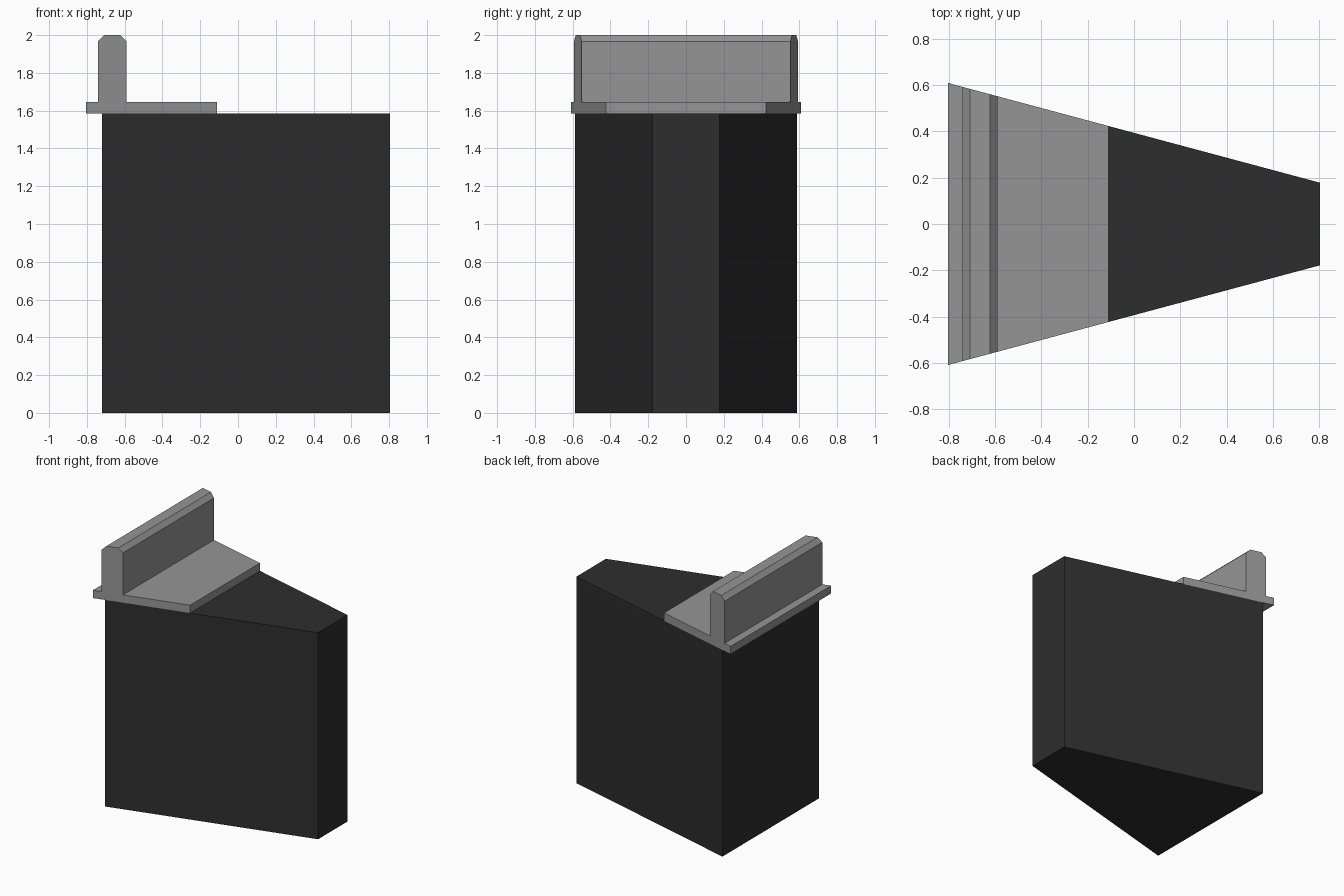
import bpy
import bmesh

cube = bpy.data.objects.get("Cube")
if cube:
    bpy.data.objects.remove(cube, do_unlink=True)


def make_material(name, color):
    mat = bpy.data.materials.new(name)
    mat.use_nodes = True
    mat.diffuse_color = color
    mat.node_tree.nodes["Principled BSDF"].inputs["Base Color"].default_value = color
    return mat


def half_width(x):
    # Shared taper: wide on the -x end, narrow on the +x end
    return 0.394 - 0.268 * x


def tapered_prism(name, profile, mat):
    """Sweep an x-z profile across y, ending on the two tapered side planes."""
    bm = bmesh.new()
    front = [bm.verts.new((x, -half_width(x), z)) for x, z in profile]
    back = [bm.verts.new((x, half_width(x), z)) for x, z in profile]
    bm.faces.new(front)
    bm.faces.new(back[::-1])
    n = len(profile)
    for i in range(n):
        j = (i + 1) % n
        bm.faces.new((front[i], back[i], back[j], front[j]))
    bmesh.ops.recalc_face_normals(bm, faces=bm.faces)
    mesh = bpy.data.meshes.new(name)
    bm.to_mesh(mesh)
    bm.free()
    mesh.materials.append(mat)
    obj = bpy.data.objects.new(name, mesh)
    bpy.context.collection.objects.link(obj)
    return obj


dark = make_material("charcoal", (0.027, 0.027, 0.027, 1))
grey = make_material("mid grey", (0.30, 0.30, 0.30, 1))

# Wedge-shaped body
BODY_TOP = 1.585
tapered_prism("wedge_body",
              [(-0.72, 0), (0.805, 0), (0.805, BODY_TOP), (-0.72, BODY_TOP)], dark)

# Ledge with a chamfered upright parapet, one continuous section
LEDGE_TOP = 1.645
tapered_prism("ledge_and_parapet", [
    (-0.805, BODY_TOP), (-0.11, BODY_TOP), (-0.11, LEDGE_TOP),
    (-0.59, LEDGE_TOP), (-0.59, 1.967), (-0.623, 2.0),
    (-0.708, 2.0), (-0.742, 1.967), (-0.742, LEDGE_TOP), (-0.805, LEDGE_TOP),
], grey)
